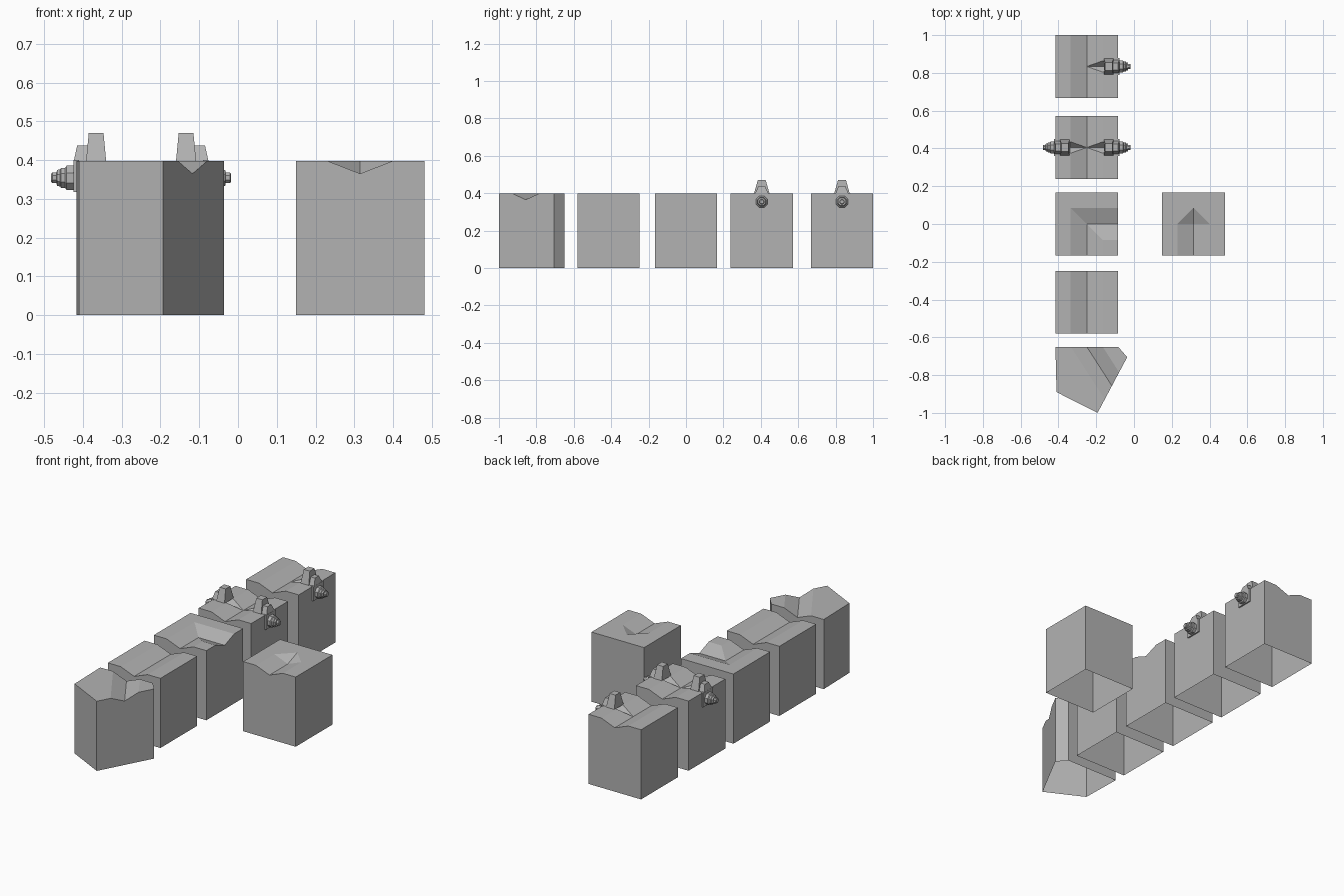
import bpy, bmesh, math
from mathutils import Vector

if "Cube" in bpy.data.objects:
    bpy.data.objects.remove(bpy.data.objects["Cube"])

TOP, VALLEY, H = 0.398, 0.365, 0.166   # block top, groove bottom, half block width
GW, K = 0.085, 1.5                     # groove half width, cutter overshoot
ZT = VALLEY + (TOP - VALLEY) * K
CX = -0.25

STONE = bpy.data.materials.new("stone_grey")
STONE.diffuse_color = (0.45, 0.45, 0.45, 1)
STONE.use_nodes = True
STONE.node_tree.nodes["Principled BSDF"].inputs["Base Color"].default_value = STONE.diffuse_color


def finish(name, bm):
    bmesh.ops.recalc_face_normals(bm, faces=bm.faces)
    me = bpy.data.meshes.new(name)
    bm.to_mesh(me)
    bm.free()
    me.materials.append(STONE)
    ob = bpy.data.objects.new(name, me)
    bpy.context.collection.objects.link(ob)
    return ob


def loft(name, sections):
    bm = bmesh.new()
    rings = [[bm.verts.new(p) for p in s] for s in sections]
    n = len(rings[0])
    for a, b in zip(rings, rings[1:]):
        for i in range(n):
            j = (i + 1) % n
            bm.faces.new((a[i], a[j], b[j], b[i]))
    bm.faces.new(rings[0])
    bm.faces.new(rings[-1])
    bmesh.ops.remove_doubles(bm, verts=bm.verts, dist=1e-5)
    return finish(name, bm)


def prism(name, pts):
    return loft(name, [[(x, y, z) for x, y in pts] for z in (0, TOP)])


def square(cx, cy):
    return [(cx - H, cy - H), (cx + H, cy - H), (cx + H, cy + H), (cx - H, cy + H)]


def vee(x, y, ox, oy):
    """V section: left rim, valley, right rim (enlarged above the block top)."""
    return [(x + ox * K, y + oy * K, ZT), (x, y, VALLEY), (x - ox * K, y - oy * K, ZT)]


def carve(block, sections):
    cutter = loft("groove_cutter", sections)
    cutter.hide_render = True
    m = block.modifiers.new("groove", 'BOOLEAN')
    m.operation, m.solver, m.object = 'DIFFERENCE', 'EXACT', cutter
    bpy.context.view_layer.objects.active = block
    bpy.ops.object.modifier_apply(modifier=m.name)
    bpy.data.objects.remove(cutter)


def open_bottom(block):
    """The blocks are hollow shells without an underside."""
    bm = bmesh.new()
    bm.from_mesh(block.data)
    under = [f for f in bm.faces if all(v.co.z < 1e-4 for v in f.verts)]
    bmesh.ops.delete(bm, geom=under, context='FACES')
    bm.to_mesh(block.data)
    bm.free()


def straight_block(name, cy):
    b = prism(name, square(CX, cy))
    carve(b, [vee(CX, cy - 0.3, -GW, 0), vee(CX, cy + 0.3, -GW, 0)])
    return b


def frustum(name, s, cy, base, top):
    """Tapered box; base/top = (inner distance, outer distance, half depth, z)."""
    secs = []
    for d0, d1, h, z in (base, top):
        x0, x1 = CX + s * d0, CX + s * d1
        secs.append([(x0, cy - h, z), (x1, cy - h, z), (x1, cy + h, z), (x0, cy + h, z)])
    return loft(name, secs)


NOZZLE = [(0.17, 0.034), (0.192, 0.034), (0.196, 0.028), (0.206, 0.028), (0.209, 0.024),
          (0.217, 0.022), (0.218, 0.015), (0.229, 0.015), (0.232, 0.011)]


def outlet(block, cy, s):
    side = "right" if s > 0 else "left"
    # side gutter running from the main groove to the outlet
    carve(block, [vee(CX, cy, 0, 0.03), vee(CX + s * 0.3, cy, 0, 0.03)])
    # caps over the gutter and plate on the wall
    tag = f"{block.name}_{side}"
    frustum(tag + "_tall_cap", s, cy, (0.09, 0.142, 0.042, 0.396), (0.097, 0.135, 0.021, 0.47))
    frustum(tag + "_low_cap", s, cy, (0.135, 0.174, 0.036, 0.396), (0.13, 0.165, 0.018, 0.437))
    frustum(tag + "_wall_plate", s, cy, (0.16, 0.174, 0.045, 0.318), (0.16, 0.174, 0.045, 0.4))
    # stepped eight-sided nozzle
    loft(tag + "_nozzle", [[(CX + s * d, cy + r * math.cos(a), 0.354 + r * math.sin(a))
                            for a in [(i + 0.5) * math.pi / 4 for i in range(8)]]
                           for d, r in NOZZLE])


# straight channel block
straight = straight_block("straight_block", -0.415)

# blocks with one and two side outlets
one = straight_block("single_outlet_block", 0.834)
outlet(one, 0.834, 1)
two = straight_block("double_outlet_block", 0.405)
for s in (-1, 1):
    outlet(two, 0.405, s)

# corner block with mitred groove
corner = prism("corner_block", square(CX, 0))
carve(corner, [vee(CX, -0.3, -GW, 0), vee(CX, 0, -GW, GW), vee(0.05, 0, 0, GW)])

# end block: groove stops in a sloped end
end = prism("end_block", square(0.315, 0))
carve(end, [vee(0.315, -0.3, -GW, 0), vee(0.315, 0, -GW, 0), [(0.315, GW * K, ZT)] * 3])

# angled block
angled = prism("angled_block", [(-0.416, -0.65), (-0.41, -0.89), (-0.193, -1.0),
                                (-0.036, -0.705), (-0.084, -0.65)])
p0, p1 = Vector((-0.25, -0.65)), Vector((-0.117, -0.857))
o0, o1 = Vector((-GW, 0)), Vector((-0.038, -0.072))
carve(angled, [vee(*p0.lerp(p1, t), *o0.lerp(o1, t)) for t in (-0.2, 1.2)])

for b in (straight, one, two, corner, end, angled):
    open_bottom(b)
